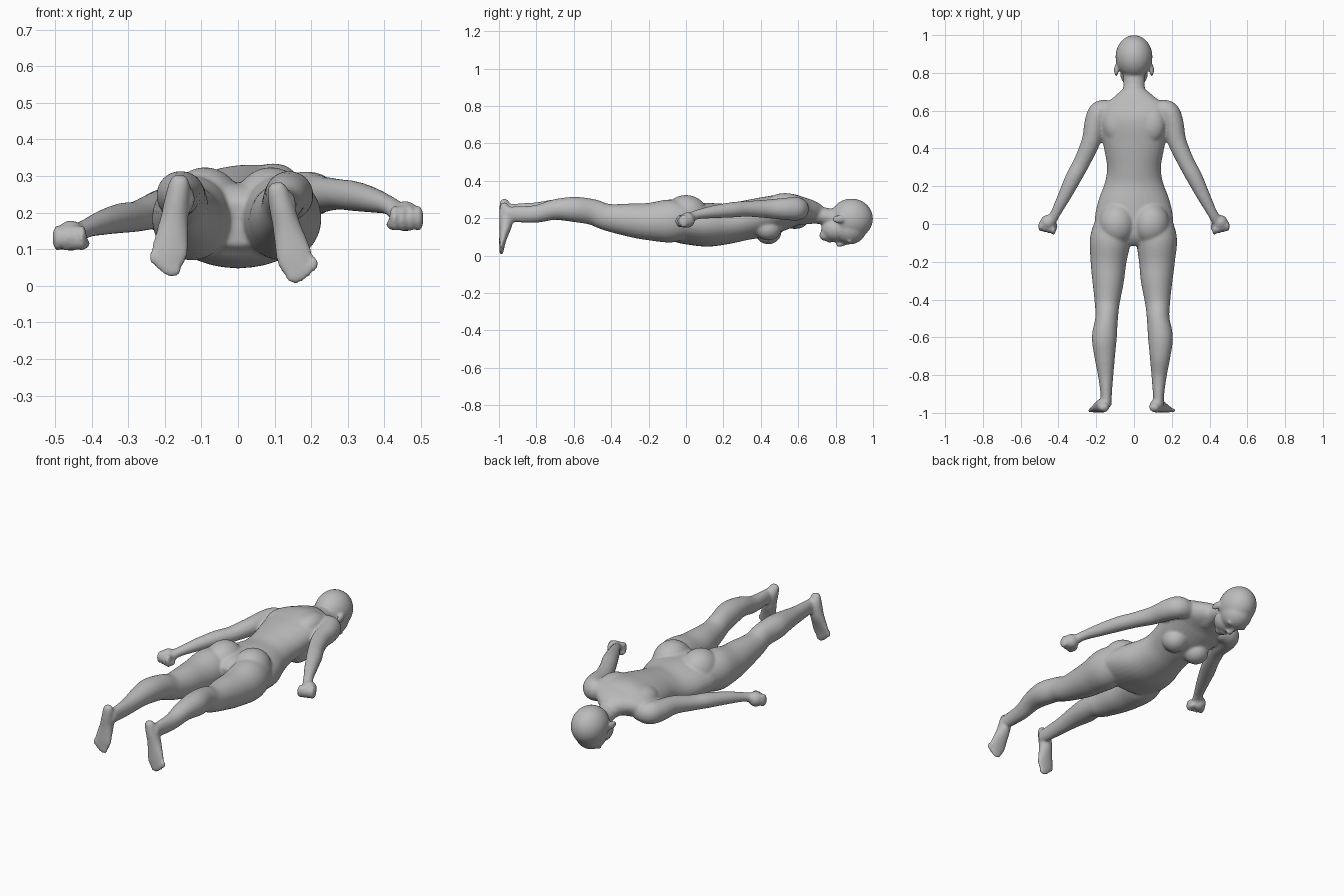
import bpy, bmesh, math
from mathutils import Vector, Matrix

bm = bmesh.new()


def ball(x, y, z, rx, ry, rz, roll=0.0):
    """Ellipsoid, optionally rolled about the long (y) axis."""
    m = (Matrix.Translation((x, y, z)) @ Matrix.Rotation(-roll, 4, 'Y')
         @ Matrix.Diagonal((rx, ry, rz, 1)))
    bmesh.ops.create_uvsphere(bm, u_segments=28, v_segments=18, radius=1, matrix=m)


def spline(keys, sub=5):
    """Smooth interpolation through the key sections."""
    out = []
    for i in range(len(keys) - 1):
        p = [keys[max(0, min(len(keys) - 1, i + k))] for k in (-1, 0, 1, 2)]
        for j in range(sub):
            t = j / sub
            out.append([0.5 * (2 * b + (c - a) * t + (2 * a - 5 * b + 4 * c - d) * t * t
                               + (3 * b - a - 3 * c + d) * t ** 3)
                        for a, b, c, d in zip(*p)])
    return out + [list(keys[-1])]


def loft(keys, side, n=32):
    """Tube through sections (x, y, z, side radius, other radius, roll)."""
    secs = spline([tuple(k) + (0,) * (6 - len(k)) for k in keys])
    pts = [Vector(s[:3]) for s in secs]
    rings = []
    for i, s in enumerate(secs):
        t = (pts[min(i + 1, len(pts) - 1)] - pts[max(i - 1, 0)]).normalized()
        u = Vector(side)
        u = (u - t * u.dot(t)).normalized()
        w = t.cross(u)
        u, w = (u * math.cos(s[5]) + w * math.sin(s[5]),
                w * math.cos(s[5]) - u * math.sin(s[5]))
        rings.append([bm.verts.new(pts[i] + u * s[3] * math.cos(a) + w * s[4] * math.sin(a))
                      for a in (2 * math.pi * k / n for k in range(n))])
    for a, b in zip(rings, rings[1:]):
        for k in range(n):
            bm.faces.new((a[k], a[(k + 1) % n], b[(k + 1) % n], b[k]))
    bm.faces.new(rings[0][::-1])
    bm.faces.new(rings[-1])


X, Z = (1, 0, 0), (0, 0, 1)

# Torso, twisted slightly at the chest
loft([(0, .71, .22, .06, .05, 0),
      (0, .67, .235, .11, .06, .08),
      (0, .62, .24, .175, .072, .13),
      (0, .55, .24, .185, .09, .13),
      (0, .45, .215, .17, .102, .13),
      (0, .38, .20, .156, .105, .12),
      (0, .30, .185, .143, .105, .09),
      (0, .22, .17, .154, .108, .05),
      (0, .12, .165, .19, .117, 0),
      (0, .02, .17, .208, .112, 0),
      (0, -.06, .175, .195, .10, 0),
      (0, -.11, .17, .13, .06, 0)], X)

# Chest, shoulder blades and buttocks
for s in (-1, 1):
    ball(s * .075, .44, .135 + s * .01, .068, .07, .064)
    ball(s * .09, .53, .265 + s * .014, .075, .10, .055, .13)
    ball(s * .09, 0, .22, .1, .115, .104)

# Neck and head, face downwards
loft([(0, .62, .22, .075, .055), (0, .70, .217, .06, .047),
      (0, .77, .205, .057, .048), (0, .85, .19, .065, .06)], X)
ball(0, .885, .197, .098, .115, .108)
ball(0, .875, .145, .085, .09, .085)
ball(0, .80, .14, .074, .078, .068)
ball(0, .745, .108, .038, .032, .03)
loft([(0, .865, .075, .011, .015), (0, .83, .062, .014, .015),
      (0, .805, .058, .019, .013)], X, 16)
ball(0, .767, .083, .025, .013, .015)
for s in (-1, 1):
    ball(s * .094, .815, .195, .012, .034, .022)
    ball(s * .035, .875, .078, .03, .012, .014)

# Arms and fists; the right arm lies higher
for s, sh, el, wr, ha in ((1, .25, .25, .217, .19), (-1, .205, .19, .155, .137)):
    loft([(s * .11, .60, sh, .05, .05),
          (s * .175, .595, sh, .062, .06),
          (s * .205, .54, sh, .06, .056),
          (s * .227, .44, sh, .05, .05),
          (s * .275, .33, el, .042, .044),
          (s * .318, .25, el - .005, .041, .043),
          (s * .37, .145, (el + wr) / 2, .034, .035),
          (s * .418, .052, wr, .025, .027),
          (s * .45, .005, ha, .03, .035)], Z)
    ball(s * .457, .008, ha, .04, .04, .042)
    for k in range(4):
        ball(s * (.493 - .022 * k), -.012 - .006 * k, ha - .006, .014, .027, .036)
    ball(s * .422, -.012, ha - .022, .017, .03, .016)

# Legs: y, x, z, half width, half depth
leg = [(.03, .105, .19, .09, .09), (-.08, .125, .185, .108, .115),
       (-.20, .135, .182, .095, .1), (-.30, .137, .19, .084, .089),
       (-.42, .142, .205, .066, .072), (-.50, .145, .233, .06, .069),
       (-.60, .157, .247, .066, .067), (-.70, .155, .246, .055, .055),
       (-.80, .15, .238, .041, .047), (-.90, .147, .236, .030, .043),
       (-.965, .147, .238, .028, .038)]
for s, dx, hx, hz, tx, tz in ((-1, 0, .157, .30, .196, .028),
                              (1, -.017, .103, .28, .172, .01)):
    loft([(s * (x + dx * min(1, max(0, -y * 4))), y,
           z - (.015 if s > 0 and y < -.75 else 0), rx, rz)
          for y, x, z, rx, rz in leg], X)

    # Foot hanging down from heel to toes: fraction, y, half width, half thickness
    loft([(s * (hx + (tx - hx) * f), y, hz + (tz - hz) * f, rx, ry)
          for f, y, rx, ry in ((0, -.98, .018, .014), (.07, -.972, .028, .026),
                               (.22, -.962, .034, .037), (.42, -.963, .038, .034),
                               (.62, -.974, .046, .024), (.78, -.982, .05, .017),
                               (.92, -.986, .036, .012))], X)
    # Toes
    for k in range(5):
        ball(s * (tx - .03 + .0165 * k), -.987, tz + (.018, .013, .02, .034, .05)[k],
             .011, .012, .02)

bmesh.ops.recalc_face_normals(bm, faces=bm.faces)
mesh = bpy.data.meshes.new("body")
bm.to_mesh(mesh)
bm.free()
body = bpy.data.objects.new("body", mesh)
bpy.context.collection.objects.link(body)

# Fuse the parts into one soft skin
fuse = body.modifiers.new("fuse", 'REMESH')
fuse.mode = 'VOXEL'
fuse.voxel_size = .007
fuse.use_smooth_shade = True
soft = body.modifiers.new("soften", 'SMOOTH')
soft.factor = .5
soft.iterations = 8

grey = bpy.data.materials.new("plain grey")
grey.diffuse_color = (.5, .5, .5, 1)
mesh.materials.append(grey)
for p in mesh.polygons:
    p.use_smooth = True
